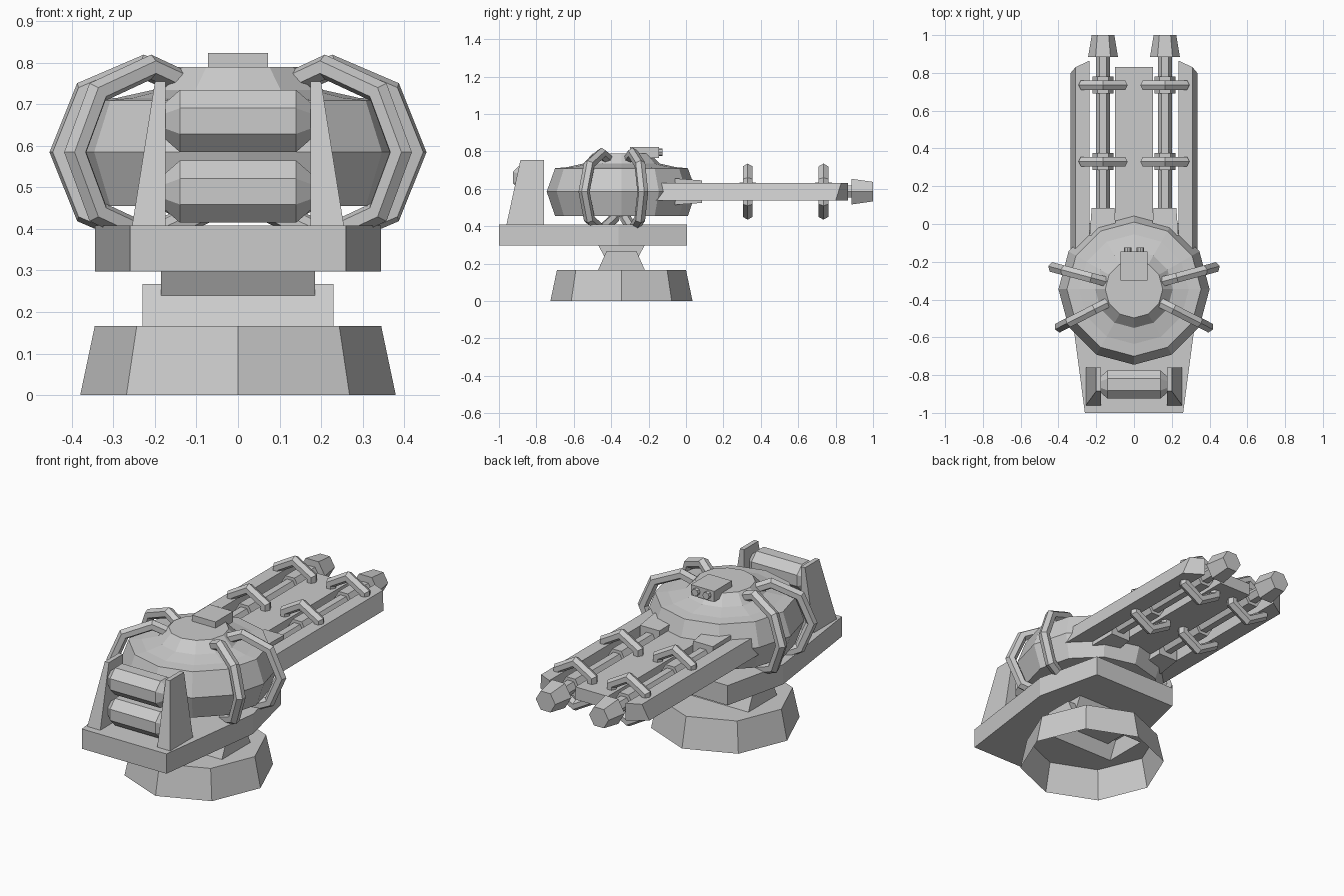
import bpy, bmesh, math
from math import radians, cos, sin, pi
from mathutils import Matrix, Vector

if "Cube" in bpy.data.objects:
    bpy.data.objects.remove(bpy.data.objects["Cube"])

grey = bpy.data.materials.new("plain grey")
grey.diffuse_color = (0.6, 0.6, 0.6, 1)
grey.use_nodes = True
grey.node_tree.nodes["Principled BSDF"].inputs["Base Color"].default_value = grey.diffuse_color
CY = -0.345   # y of the turning axis
CZ = 0.585    # height of the barrel and body centre line


def finish(name, bm):
    bmesh.ops.recalc_face_normals(bm, faces=bm.faces)
    me = bpy.data.meshes.new(name)
    bm.to_mesh(me)
    bm.free()
    me.materials.append(grey)
    ob = bpy.data.objects.new(name, me)
    bpy.context.collection.objects.link(ob)
    return ob


def loft(name, loops, caps=(True, True)):
    """Skin a list of equal-length point loops."""
    bm = bmesh.new()
    rows = [[bm.verts.new(p) for p in loop] for loop in loops]
    n = len(rows[0])
    for a, b in zip(rows, rows[1:]):
        for i in range(n):
            j = (i + 1) % n
            bm.faces.new((a[i], a[j], b[j], b[i]))
    for row, cap in zip((rows[0], rows[-1]), caps):
        if cap:
            bm.faces.new(row)
    return finish(name, bm)


def turned(name, profile, n, centre, axis="Z", phase=0.0, caps=(True, True)):
    """Revolve (radius, offset) pairs about an axis through centre."""
    c, loops = Vector(centre), []
    for r, t in profile:
        loop = []
        for i in range(n):
            a = phase + 2 * pi * i / n
            u, v = r * cos(a), r * sin(a)
            p = {"Z": (u, v, t), "Y": (u, t, v), "X": (t, u, v)}[axis]
            loop.append(c + Vector(p))
        loops.append(loop)
    return loft(name, loops, caps)


def rect(x, y0, y1, z):
    return [(-x, y0, z), (x, y0, z), (x, y1, z), (-x, y1, z)]


def box(name, x0, x1, y0, y1, z0, z1):
    return loft(name, [[(x0, y0, z), (x1, y0, z), (x1, y1, z), (x0, y1, z)]
                       for z in (z0, z1)])


def hoop(name, major, minor, n, loc, rot):
    bpy.ops.mesh.primitive_torus_add(
        major_radius=major, minor_radius=minor, major_segments=n,
        minor_segments=6, location=loc, rotation=rot)
    ob = bpy.context.object
    ob.name = name
    ob.data.materials.append(grey)


# Hollow eight-sided base, with a top opening into the hollow lower yoke
bm = bmesh.new()
low, top = [[bm.verts.new((r * cos(i * pi / 4), CY + r * sin(i * pi / 4), z))
             for i in range(8)] for r, z in ((0.38, 0), (0.345, 0.166))]
hole = [bm.verts.new((sx * 0.23, CY + sy * 0.125, 0.166))
        for sx, sy in ((1, 1), (-1, 1), (-1, -1), (1, -1))]
for i in range(8):
    bm.faces.new((low[i], low[(i + 1) % 8], top[(i + 1) % 8], top[i]))
for k in range(4):
    o = [top[(2 * k + d) % 8] for d in (1, 2, 3)]
    bm.faces.new([hole[k]] + o + [hole[(k + 1) % 4]])
finish("base", bm)

# Neck: two opposed wedge blocks
loft("lower_yoke", [rect(0.23, CY - 0.125, CY + 0.125, 0.166),
                    rect(0.23, CY - 0.08, CY + 0.08, 0.267)], (False, True))
loft("upper_yoke", [rect(0.185, CY - 0.09, CY + 0.09, 0.235),
                    rect(0.185, CY - 0.125, CY + 0.125, 0.30)])

# Six-sided platform
plan = [(-0.26, -1), (0.26, -1), (0.345, -0.36), (0.26, 0.005),
        (-0.26, 0.005), (-0.345, -0.36)]
loft("platform", [[(x, y, z) for x, y in plan] for z in (0.298, 0.408)])

# Twelve-sided body with stepped roof
turned("body", [(0.355, 0.455), (0.40, CZ), (0.355, 0.71), (0.29, 0.716),
                (0.205, 0.735), (0.152, 0.79)], 12, (0, CY, 0))

# Sensor box and its two lenses
loft("sensor_box", [rect(0.072, -0.30, -0.145, 0.765),
                    rect(0.072, -0.30, -0.145, 0.824)])
for x in (-0.034, 0.034):
    turned("sensor_lens", [(0.02, -0.15), (0.02, -0.125)], 8,
           (x, 0, 0.796), "Y")

# Two storage drums between the front uprights
for z in (0.49, 0.66):
    turned("drum", [(0.045, -0.178), (0.081, -0.14), (0.081, 0.14),
                    (0.045, 0.178)], 8, (0, -0.85, z), "X", pi / 8)

# Centre plate between the barrels
box("centre_plate", -0.1, 0.1, -0.1, 0.83, 0.55, 0.62)

for s in (-1, 1):
    # Front upright, tapering upward
    loft("front_upright", [
        [(s * a, y0, z), (s * b, y0, z), (s * b, -0.76, z), (s * a, -0.76, z)]
        for a, b, y0, z in ((0.175, 0.255, -0.96, 0.408),
                            (0.175, 0.20, -0.885, 0.755))])

    # Hoops wrapped around the body
    for deg in (15, -27):
        a = radians(deg if s > 0 else 180 - deg)
        hoop("body_hoop", 0.205, 0.03, 8,
             (0.235 * cos(a), CY + 0.235 * sin(a), CZ), (pi / 2, 0, a))

    # Side rail with sloping outer face and angled end
    loft("side_rail", [
        [(s * 0.235, -0.2, z), (s * x, -0.2, z), (s * x, y, z),
         (s * 0.235, 0.865, z)]
        for x, y, z in ((0.335, 0.80, 0.537), (0.31, 0.83, 0.632))])

    # Barrel, socket and muzzle
    c = (s * 0.164, 0, CZ)
    turned("barrel", [(0.037, -0.1), (0.037, 0.9)], 6, c, "Y")
    turned("barrel_socket", [(0.10, -0.06), (0.085, 0.085)], 4, c, "Y", pi / 4)
    turned("muzzle", [(0.079, 0.885), (0.06, 1.0)], 6, c, "Y")

    # Coil rings and collars on the barrel
    for y in (0.33, 0.735):
        hoop("coil_ring", 0.12, 0.03, 6, (c[0], y, CZ), (pi / 2, pi / 2, 0))
        turned("coil_collar", [(0.056, y - 0.045), (0.056, y + 0.045)],
               6, c, "Y")
